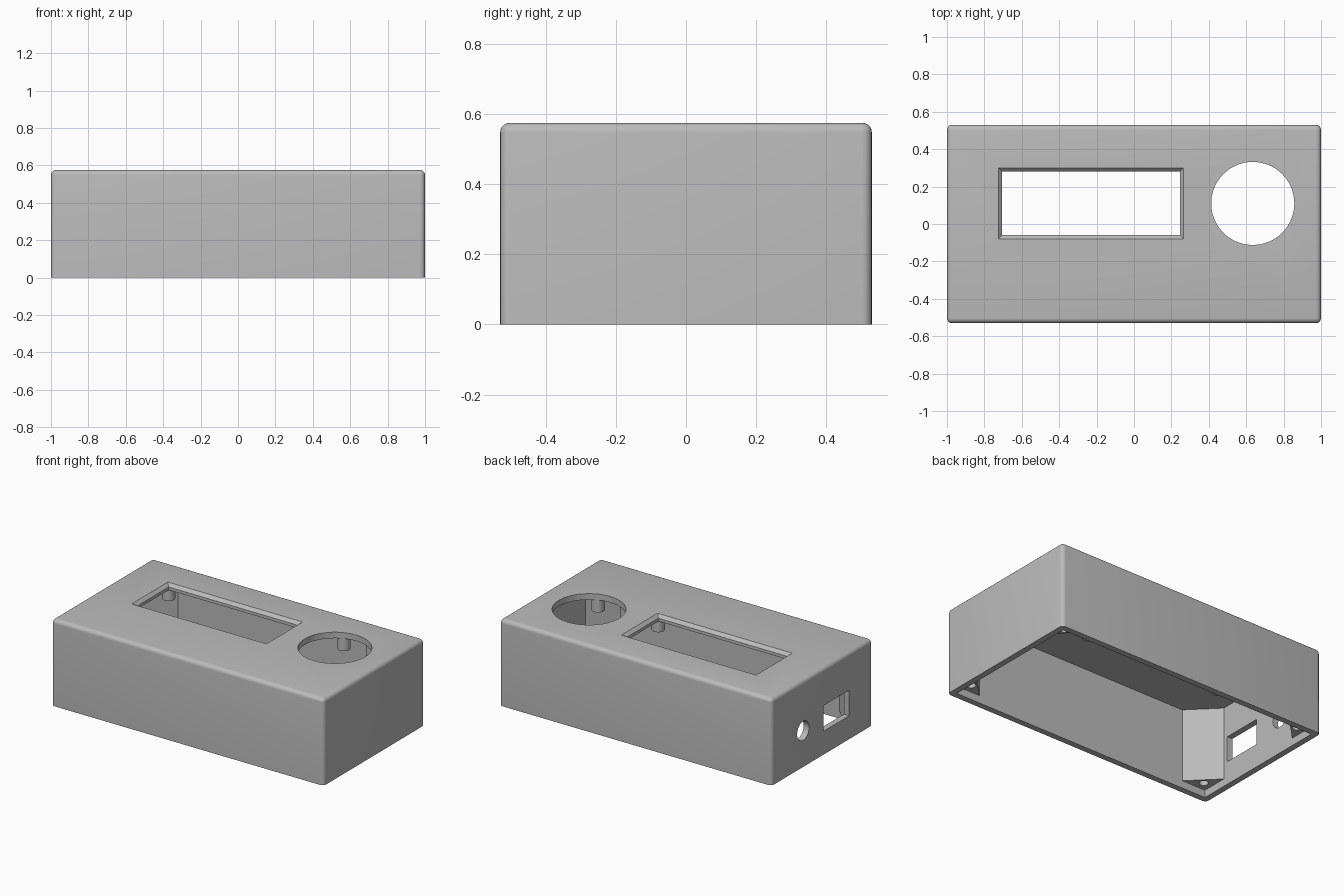
import bpy, bmesh, math
from mathutils import Matrix, Vector

if "Cube" in bpy.data.objects:
    bpy.data.objects.remove(bpy.data.objects["Cube"], do_unlink=True)

W, D, H = 2.0, 1.06, 0.575      # outer size
T = 0.04                        # wall thickness
LIP = 0.05                      # recess below the screw posts
CEIL = H - T

grey = bpy.data.materials.new("grey_plastic")
grey.use_nodes = True
colour = (0.5, 0.5, 0.5, 1)
grey.diffuse_color = colour
grey.node_tree.nodes["Principled BSDF"].inputs["Base Color"].default_value = colour


def finish(name, bm):
    bmesh.ops.recalc_face_normals(bm, faces=bm.faces)
    mesh = bpy.data.meshes.new(name)
    bm.to_mesh(mesh)
    bm.free()
    mesh.materials.append(grey)
    obj = bpy.data.objects.new(name, mesh)
    bpy.context.collection.objects.link(obj)
    return obj


def box(name, lo, hi, bevel=0.0, top_grow=0.0):
    """Box between two corners; can round all but the base, or flare the top."""
    lo, hi = Vector(lo), Vector(hi)
    bm = bmesh.new()
    bmesh.ops.create_cube(bm, size=1)
    for v in bm.verts:
        grow = top_grow if v.co.z > 0 else 0
        size = hi - lo + Vector((2 * grow, 2 * grow, 0))
        v.co = (lo + hi) / 2 + v.co * size
    if bevel:
        edges = [e for e in bm.edges if max(v.co.z for v in e.verts) > lo.z + 0.01]
        bmesh.ops.bevel(bm, geom=edges, offset=bevel, segments=5, profile=0.5, affect='EDGES')
    return finish(name, bm)


def cylinder(name, centre, radius, depth, axis='Z', segments=32):
    bm = bmesh.new()
    matrix = Matrix.Translation(centre)
    if axis == 'X':
        matrix = matrix @ Matrix.Rotation(math.pi / 2, 4, 'Y')
    bmesh.ops.create_cone(bm, cap_ends=True, segments=segments, radius1=radius,
                          radius2=radius, depth=depth, matrix=matrix)
    return finish(name, bm)


def cut(obj, cutter, keep=False):
    cutter.hide_render = True
    mod = obj.modifiers.new("cut", 'BOOLEAN')
    mod.operation, mod.solver, mod.object = 'DIFFERENCE', 'EXACT', cutter
    bpy.context.view_layer.objects.active = obj
    bpy.ops.object.modifier_apply(modifier=mod.name)
    if not keep:
        bpy.data.objects.remove(cutter, do_unlink=True)


def smooth(obj):
    bpy.ops.object.select_all(action='DESELECT')
    obj.select_set(True)
    bpy.context.view_layer.objects.active = obj
    bpy.ops.object.shade_smooth_by_angle(angle=math.radians(35))


# Hollow shell, open underneath
shell = box("enclosure_shell", (-W/2, -D/2, 0), (W/2, D/2, H), bevel=0.027)
cut(shell, box("cavity", (-W/2 + T, -D/2 + T, -0.1), (W/2 - T, D/2 - T, CEIL)))

# Display window with a chamfered edge
window = box("window_cutter", (-0.705, -0.06, 0.3), (0.245, 0.28, H + 0.1))
cut(shell, window, keep=True)
cut(shell, box("window_chamfer", (-0.705, -0.06, H - 0.02), (0.245, 0.28, H + 0.02),
               top_grow=0.04))

# Round opening in the lid
DIAL = (0.635, 0.11)
cut(shell, cylinder("dial_cutter", (*DIAL, H), 0.222, 0.3, segments=96))

# Cable and socket openings in one end wall
cut(shell, cylinder("cable_cutter", (-W/2, 0.2, 0.24), 0.063, 0.2, axis='X', segments=48))
cut(shell, box("socket_cutter", (-W/2 - 0.1, -0.284, 0.155), (-W/2 + 0.1, -0.016, 0.325)))
smooth(shell)

# Triangular screw posts in the corners
for sx, side in ((-1, "right"), (1, "left")):
    for sy, end in ((-1, "front"), (1, "back")):
        ix, iy, leg = W/2 - T + 0.005, D/2 - T + 0.005, 0.185
        bm = bmesh.new()
        base = [bm.verts.new((sx * x, sy * y, LIP))
                for x, y in ((ix, iy), (ix - leg, iy), (ix, iy - leg))]
        face = bm.faces.new(base)
        top = bmesh.ops.extrude_face_region(bm, geom=[face])["geom"]
        bmesh.ops.translate(bm, vec=(0, 0, CEIL + 0.005 - LIP),
                            verts=[v for v in top if isinstance(v, bmesh.types.BMVert)])
        post = finish(f"screw_post_{end}_{side}", bm)
        cut(post, cylinder("pilot", (sx * 0.9, sy * 0.43, LIP), 0.028, 0.3))
        smooth(post)


# Hollow mounting bosses hanging from the lid
def bosses(name, centre, dx, dy, length):
    for sx, side in ((-1, "right"), (1, "left")):
        for sy, end in ((-1, "front"), (1, "back")):
            x, y = centre[0] + sx * dx, centre[1] + sy * dy
            boss = cylinder(f"{name}_{end}_{side}",
                            (x, y, CEIL + 0.005 - length / 2), 0.04, length)
            cut(boss, cylinder("pilot", (x, y, CEIL - length), 0.018, length * 1.6))
            cut(boss, window, keep=True)
            smooth(boss)


bosses("display_boss", (-0.23, 0.11), 0.5, 0.205, 0.08)
bosses("dial_boss", DIAL, 0.105, 0.245, 0.09)
bpy.data.objects.remove(window, do_unlink=True)
